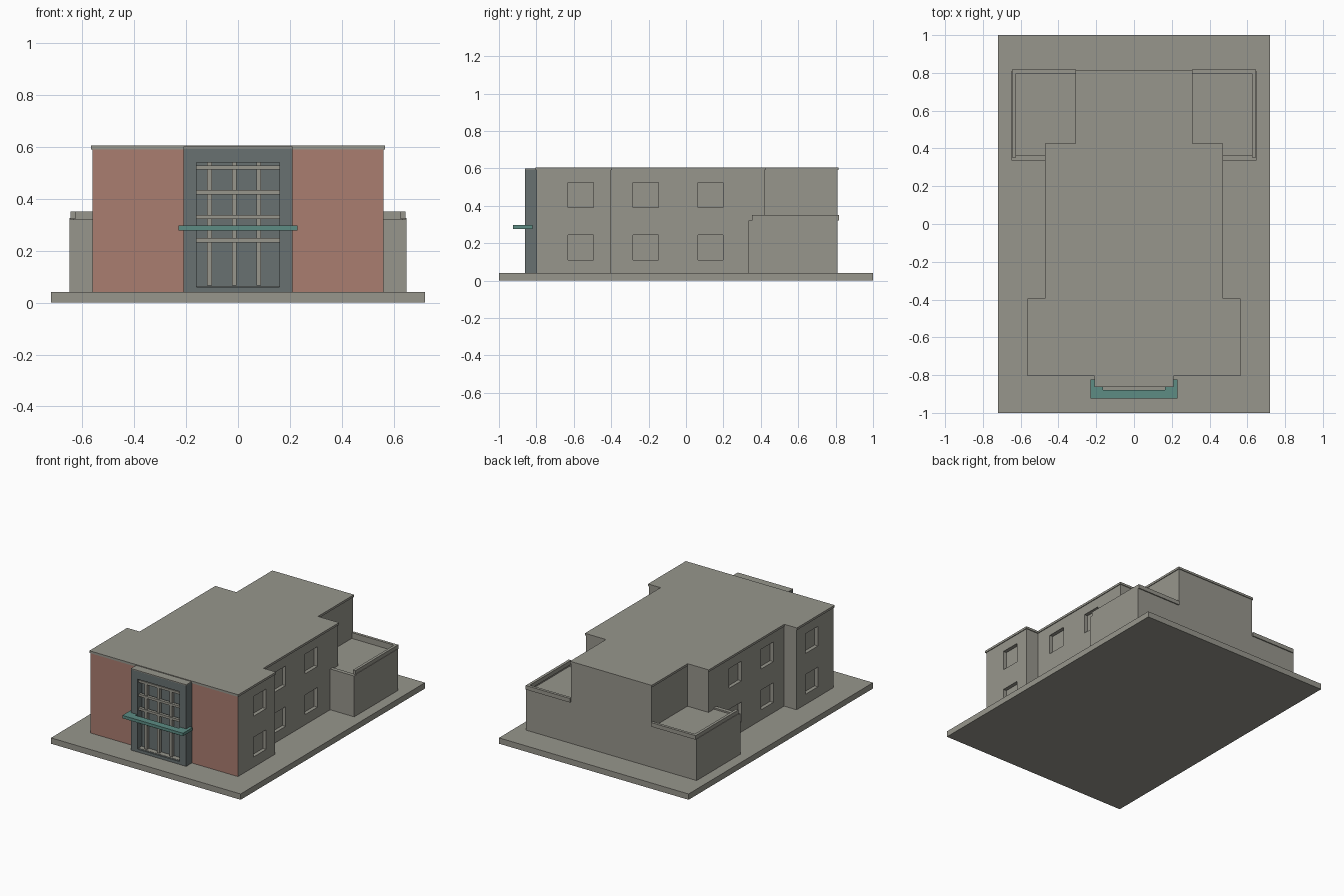
import bpy, bmesh

if "Cube" in bpy.data.objects:
    bpy.data.objects.remove(bpy.data.objects["Cube"])


def material(name, rgb):
    m = bpy.data.materials.new(name)
    m.diffuse_color = (*rgb, 1)
    m.use_nodes = True
    m.node_tree.nodes["Principled BSDF"].inputs["Base Color"].default_value = m.diffuse_color
    return m


CONCRETE = material("warm_grey", (0.31, 0.305, 0.265))
BRICK = material("brick_red", (0.40, 0.205, 0.162))
SLATE = material("slate", (0.138, 0.165, 0.165))
TEAL = material("teal", (0.109, 0.262, 0.231))


def finish(name, bm, *mats):
    bmesh.ops.recalc_face_normals(bm, faces=bm.faces)
    me = bpy.data.meshes.new(name)
    bm.to_mesh(me)
    bm.free()
    for m in mats:
        me.materials.append(m)
    ob = bpy.data.objects.new(name, me)
    bpy.context.collection.objects.link(ob)
    return ob


def prism(points, z0, z1):
    """Extrude a flat outline from z0 to z1."""
    bm = bmesh.new()
    f = bm.faces.new([bm.verts.new((x, y, z0)) for x, y in points])
    top = bmesh.ops.extrude_face_region(bm, geom=[f])["geom"]
    verts = [v for v in top if isinstance(v, bmesh.types.BMVert)]
    bmesh.ops.translate(bm, verts=verts, vec=(0, 0, z1 - z0))
    return bm


def box(name, x0, x1, y0, y1, z0, z1, mat):
    return finish(name, prism([(x0, y0), (x1, y0), (x1, y1), (x0, y1)], z0, z1), mat)


def mirrored(half):
    return half + [(-x, y) for x, y in reversed(half)]


def cut(target, cutter):
    cutter.hide_render = True
    cutter.hide_viewport = True
    cutter.display_type = 'WIRE'
    mod = target.modifiers.new("cut", 'BOOLEAN')
    mod.object = cutter
    mod.solver = 'EXACT'


def footprint(g):
    # stepped plan: wide front, narrower middle, narrowest rear
    return mirrored([(0.56 + g, -0.8 - g), (0.56 + g, -0.4 + g), (0.465 + g, -0.4 + g),
                     (0.465 + g, 0.42 + g), (0.305 + g, 0.42 + g), (0.305 + g, 0.81 + g)])


# Ground slab
box("ground_slab", -0.72, 0.72, -1, 1, 0, 0.04, CONCRETE)

# Main walls with a brick front
bm = prism(footprint(0), 0.04, 0.59)
bm.normal_update()
for f in bm.faces:
    if abs(f.normal.y) > 0.9 and f.calc_center_median().y < -0.79:
        f.material_index = 1
walls = finish("main_walls", bm, CONCRETE, BRICK)

# Recessed windows on both sides, two storeys
for s in (-1, 1):
    for face_x, y in ((0.56, -0.63), (0.465, -0.283), (0.465, 0.063)):
        for z in (0.11, 0.39):
            xs = sorted((s * (face_x - 0.025), s * (face_x + 0.03)))
            cut(walls, box("window_cutter", *xs, y, y + 0.135, z, z + 0.135, CONCRETE))

# Roof slab with a small overhang
finish("roof_slab", prism(footprint(0.005), 0.59, 0.605), CONCRETE)

# Low rear wings with parapets on the outer and back edges
for s in (-1, 1):
    def wing_box(name, x0, x1, *rest):
        box(name, *sorted((s * x0, s * x1)), *rest, CONCRETE)
    wing_box("wing_body", 0.30, 0.648, 0.335, 0.81, 0.04, 0.31)
    wing_box("wing_front_curb", 0.30, 0.648, 0.335, 0.362, 0.31, 0.32)
    wing_box("wing_side_curb", 0.632, 0.648, 0.362, 0.81, 0.31, 0.325)
    wing_box("wing_back_curb", 0.30, 0.632, 0.798, 0.81, 0.31, 0.325)
    wing_box("wing_side_parapet", 0.626, 0.645, 0.352, 0.817, 0.322, 0.35)
    wing_box("wing_back_parapet", 0.308, 0.626, 0.798, 0.817, 0.322, 0.35)

# Entrance portal: slate frame with a recessed opening and a grey cap
portal = box("entrance_portal", -0.21, 0.21, -0.862, -0.795, 0.04, 0.594, SLATE)
cut(portal, box("opening_cutter", -0.16, 0.16, -0.9, -0.815, 0.06, 0.54, SLATE))
box("portal_cap", -0.21, 0.21, -0.862, -0.805, 0.594, 0.6, CONCRETE)
box("portal_sill", -0.16, 0.16, -0.85, -0.815, 0.058, 0.062, CONCRETE)

# Entrance lattice
for x in (-0.11, -0.015, 0.08):
    box("lattice_post", x - 0.009, x + 0.009, -0.842, -0.822, 0.065, 0.54, CONCRETE)
for z in (0.52, 0.425, 0.33, 0.24):
    box("lattice_rail", -0.16, 0.16, -0.848, -0.828, z - 0.008, z + 0.008, CONCRETE)

# Teal canopy wrapping round the portal
canopy = mirrored([(0.23, -0.925), (0.23, -0.822), (0.21, -0.822),
                   (0.21, -0.862), (0.165, -0.862), (0.165, -0.878)])
finish("canopy", prism(canopy, 0.277, 0.297), TEAL)
